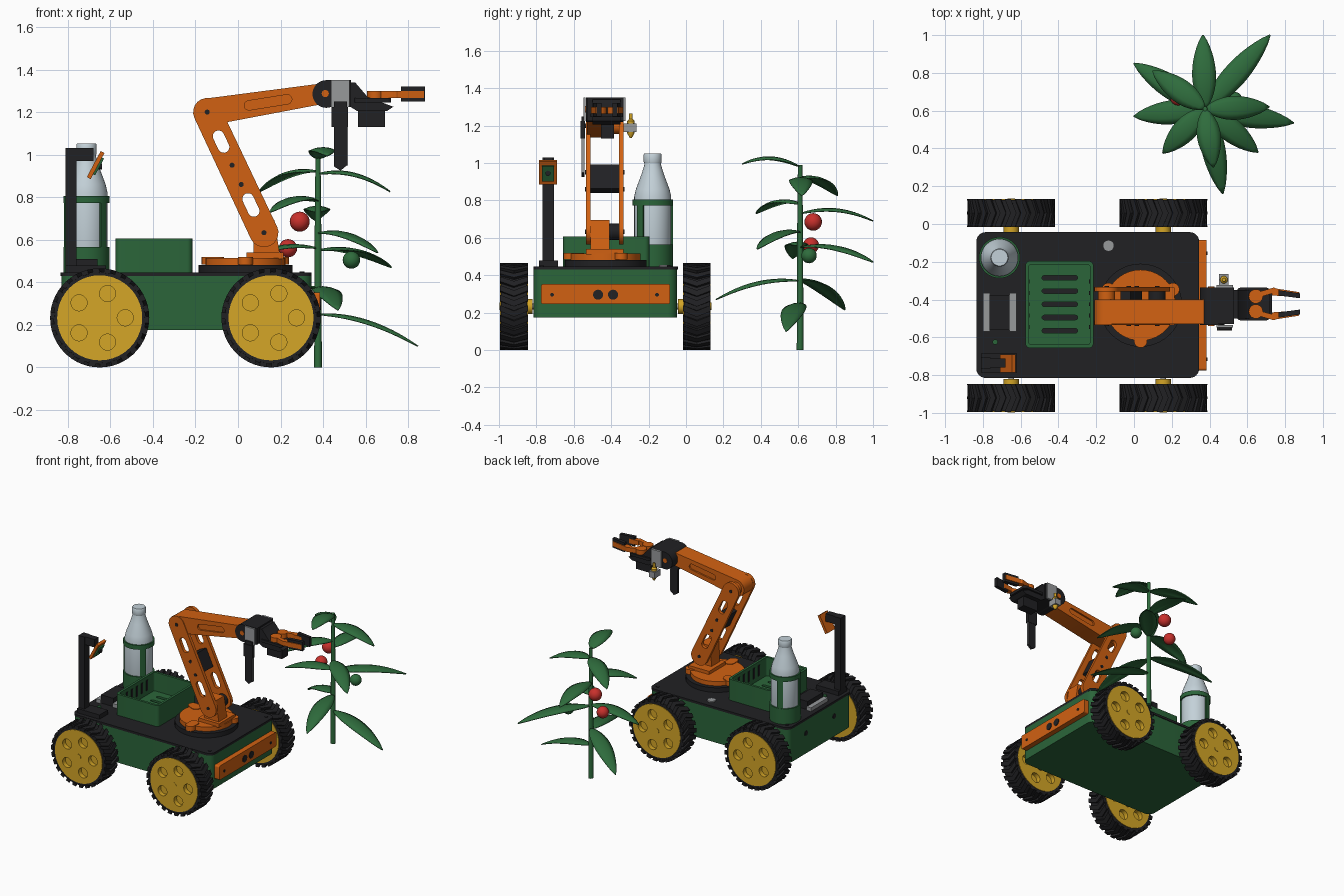
import bpy, bmesh
from math import sin, cos, pi, radians, atan2
from mathutils import Matrix, Vector

if "Cube" in bpy.data.objects:
    bpy.data.objects.remove(bpy.data.objects["Cube"])


def material(name, r, g, b):
    m = bpy.data.materials.new(name)
    m.use_nodes = True
    m.diffuse_color = (r, g, b, 1)
    m.node_tree.nodes["Principled BSDF"].inputs["Base Color"].default_value = (r, g, b, 1)
    return m


BLACK = material("matte black", .015, .015, .017)
GREEN = material("body green", .024, .13, .042)
LEAF = material("leaf green", .028, .15, .046)
ORANGE = material("orange", .64, .12, .006)
YELLOW = material("wheel yellow", .66, .38, .02)
PALE = material("pale bottle", .55, .64, .69)
GREY = material("metal grey", .31, .32, .33)
RED = material("tomato red", .58, .03, .025)

SIDE = Matrix.Rotation(pi / 2, 4, "X")                              # outline in x, z
ENDON = Matrix(((0, 0, 1, 0), (1, 0, 0, 0), (0, 1, 0, 0), (0, 0, 0, 1)))  # outline in y, z


def add(name, mesh, mat):
    mesh.materials.clear()
    mesh.materials.append(mat)
    mesh.shade_smooth()
    mesh.set_sharp_from_angle(angle=radians(32))
    ob = bpy.data.objects.new(name, mesh)
    bpy.context.collection.objects.link(ob)
    return ob


def add_bm(name, bm, mat):
    bmesh.ops.recalc_face_normals(bm, faces=bm.faces)
    mesh = bpy.data.meshes.new(name)
    bm.to_mesh(mesh)
    bm.free()
    return add(name, mesh, mat)


def box(name, x, y, z, mat, tilt=0):
    """Box from (low, high) pairs, tilted about y around its centre."""
    bm = bmesh.new()
    mid = Vector([sum(p) / 2 for p in (x, y, z)])
    size = [p[1] - p[0] for p in (x, y, z)]
    bmesh.ops.create_cube(bm, size=1, matrix=Matrix.Translation(mid)
                          @ Matrix.Rotation(tilt, 4, "Y") @ Matrix.Diagonal((*size, 1)))
    return add_bm(name, bm, mat)


def circle(x, y, r, n=40):
    return [(x + r * cos(2 * pi * i / n), y + r * sin(2 * pi * i / n)) for i in range(n)]


def capsule(p, q, r1, r2=None, n=10):
    a = atan2(q[1] - p[1], q[0] - p[0]) + pi / 2
    return [(c[0] + r * cos(a + s + pi * i / n), c[1] + r * sin(a + s + pi * i / n))
            for c, r, s in ((p, r1, 0), (q, r2 or r1, pi)) for i in range(n + 1)]


def rrect(x, y, r, n=6):
    corners = ((x[1] - r, y[1] - r), (x[0] + r, y[1] - r), (x[0] + r, y[0] + r), (x[1] - r, y[0] + r))
    return [(cx + r * cos(pi / 2 * (k + i / n)), cy + r * sin(pi / 2 * (k + i / n)))
            for k, (cx, cy) in enumerate(corners) for i in range(n + 1)]


def prism(name, loops, span, mat, plane=None):
    """Extrude an outline (further loops are holes) between two depths."""
    cu = bpy.data.curves.new(name, "CURVE")
    cu.dimensions, cu.fill_mode, cu.extrude = "2D", "BOTH", abs(span[1] - span[0]) / 2
    for loop in loops:
        sp = cu.splines.new("POLY")
        sp.points.add(len(loop) - 1)
        for pt, (u, v) in zip(sp.points, loop):
            pt.co = (u, v, 0, 1)
        sp.use_cyclic_u = True
    tmp = bpy.data.objects.new(name, cu)
    mesh = bpy.data.meshes.new_from_object(tmp)
    bpy.data.objects.remove(tmp)
    bm = bmesh.new()
    bm.from_mesh(mesh)
    bmesh.ops.remove_doubles(bm, verts=bm.verts, dist=1e-5)
    bm.to_mesh(mesh)
    bm.free()
    mid = (span[0] + span[1]) / 2
    axis = (0, mid, 0) if plane is SIDE else (mid, 0, 0) if plane is ENDON else (0, 0, mid)
    mesh.transform(Matrix.Translation(axis) @ (plane or Matrix()))
    return add(name, mesh, mat)


def lathe(name, x, y, profile, mat, n=36):
    bm = bmesh.new()
    rings = [[bm.verts.new((x + r * cos(2 * pi * i / n), y + r * sin(2 * pi * i / n), z))
              for i in range(n)] for r, z in profile]
    for a, b in zip(rings, rings[1:]):
        for i in range(n):
            bm.faces.new((a[i], a[i - 1], b[i - 1], b[i]))
    bm.faces.new(rings[0])
    bm.faces.new(rings[-1])
    return add_bm(name, bm, mat)


# Wheels: ring tyre, chevron tread, yellow hub with five round recesses
def wheel(tag, x, y, out):
    z = .233
    prism(tag + "_tyre", [circle(x, z, .217, 48), circle(x, z, .198, 48)], (y - .07, y + .07), BLACK, SIDE)
    prism(tag + "_hub_core", [circle(x, z, .2)], (y - .04, y + .04), YELLOW, SIDE)
    holes = [circle(x + .12 * cos(2 * pi * k / 5), z + .12 * sin(2 * pi * k / 5), .038, 20) for k in range(5)]
    for s in (-1, 1):
        prism(tag + "_hub_cover", [circle(x, z, .2)] + holes, (y + s * .04, y + s * .074), YELLOW, SIDE)
    prism(tag + "_hub_cap", [circle(x, z, .02, 16)], (y + out * .07, y + out * .077), YELLOW, SIDE)
    prism(tag + "_hub_boss", [circle(x, z, .04, 20)], (y - out * .07, y - out * .1), YELLOW, SIDE)
    prism(tag + "_axle", [circle(x, z, .015, 12)], (y, y - out * .16), GREY, SIDE)
    bm = bmesh.new()
    for k in range(26):
        for s in (-1, 1):
            corners = [(0, 0), (.14, 0), (.27, s * .074), (.13, s * .074)]
            lower, upper = [[bm.verts.new((x + r * cos(k * pi / 13 + a), y + d, z + r * sin(k * pi / 13 + a)))
                             for a, d in corners] for r in (.212, .233)]
            bm.faces.new(lower)
            bm.faces.new(upper)
            for i in range(4):
                bm.faces.new((lower[i - 1], lower[i], upper[i], upper[i - 1]))
    add_bm(tag + "_tread", bm, BLACK)


for end, wx in (("rear", -.65), ("front", .155)):
    wheel(end + "_right_wheel", wx, -.92, -1)
    wheel(end + "_left_wheel", wx, .058, 1)

# Chassis, deck and bumper
prism("chassis", [rrect((-.83, .345), (-.815, -.048), .05)], (.175, .43), GREEN)
prism("deck_plate", [rrect((-.835, .345), (-.815, -.043), .05)], (.43, .447), BLACK)
prism("bumper", [rrect((-.775, -.085), (.245, .353), .012)], (.345, .385), ORANGE, ENDON)
for y, r in ((-.47, .027), (-.39, .027), (-.716, .01), (-.155, .01)):
    prism("bumper_sensor", [circle(y, .296, r, 20)], (.38, .389), BLACK, ENDON)
for y in (-.6, -.26):
    prism("rear_port", [circle(y, .33, .018, 16)], (-.835, -.825), BLACK, ENDON)
for x, y, r, m in ((-.135, -.115, .03, GREY), (-.735, -.625, .014, GREEN)):
    prism("deck_button", [circle(x, y, r, 20)], (.44, .456), m)
for x in (-.79, .3):
    for y in (-.77, -.09):
        prism("deck_screw", [circle(x, y, .012, 12)], (.44, .451), BLACK)

# Open crate with slotted floor
prism("crate_wall", [rrect((-.575, -.215), (-.657, -.196), .025),
                     rrect((-.557, -.233), (-.639, -.214), .015)], (.447, .607), GREEN)
prism("crate_floor", [rrect((-.565, -.225), (-.65, -.205), .02)]
      + [capsule((-.475, y), (-.31, y), .012) for y in (-.285, -.355, -.425, -.495, -.565)], (.447, .465), GREEN)
for x in (-.557, -.237):
    for k in range(5):
        box("crate_wall_slot", (x, x + .004), (-.555 + k * .06, -.535 + k * .06), (.5, .58), BLACK)

# Bottle and its holder
BX, BY = -.712, -.178
lathe("bottle", BX, BY, [(.095, .45), (.099, .46), (.099, .82), (.09, .86), (.06, .94), (.046, .985), (.043, 1.0)], PALE)
lathe("bottle_cap", BX, BY, [(.046, 1.0), (.048, 1.005), (.048, 1.045), (.044, 1.052)], PALE)
prism("holder_cup", [circle(BX, BY, .109), circle(BX, BY, .098)], (.447, .565), GREEN)
prism("holder_band", [circle(BX, BY, .109), circle(BX, BY, .098)], (.772, .805), GREEN)
for a in (-40, 105, 200):
    a = radians(a)
    arc = [(BX + r * cos(a + s * t), BY + r * sin(a + s * t)) for r, s in ((.108, 1), (.099, -1)) for t in (-.2, 0, .2)]
    prism("holder_strip", [arc], (.55, .79), GREEN)

# Electronics box on the deck
box("controller", (-.765, -.66), (-.56, -.375), (.447, .51), BLACK)
for x in (-.8, -.66):
    box("controller_rail", (x, x + .038), (-.57, -.365), (.447, .475), GREY)

# Mast with tilted camera
box("mast_base", (-.81, -.62), (-.785, -.685), (.447, .48), BLACK)
box("mast", (-.81, -.76), (-.766, -.706), (.447, 1.03), BLACK)
box("mast_arm", (-.77, -.68), (-.76, -.712), (.97, 1.03), BLACK)
box("camera_frame", (-.679, -.659), (-.786, -.69), (.882, 1.02), ORANGE, radians(28))
box("camera_board", (-.662, -.65), (-.77, -.706), (.9, .99), GREEN, radians(28))
prism("camera_lens", [circle(-.738, .945, .014, 16)], (-.66, -.638), BLACK, ENDON)

# Turntable
TX, TY = .035, -.43
prism("turntable_ring", [circle(TX, TY, .22)], (.447, .482), BLACK)
prism("turntable", [circle(TX, TY, .188)], (.482, .515), ORANGE)
for a in (26, 154, 270):
    c, s = cos(radians(a)), sin(radians(a))
    prism("turntable_tab", [capsule((TX + .15 * c, TY + .15 * s), (TX + .19 * c, TY + .19 * s), .035)], (.484, .52), ORANGE)

# Lower arm: two slotted plates around the shoulder block and motor
SH, EL, WR = Vector((.122, .633)), Vector((-.145, 1.2)), Vector((.4, 1.287))
prism("shoulder_block", [[(.07, .51), (.2, .51), (.17, .695), (.08, .695)]], (-.51, -.41), ORANGE, SIDE)
box("shoulder_foot", (.04, .215), (-.535, -.335), (.51, .54), ORANGE)
slots = [capsule(SH.lerp(EL, a), SH.lerp(EL, b), .027) for a, b in ((.18, .28), (.71, .8))]
for y in (-.535, -.358):
    prism("lower_arm_plate", [capsule(SH, EL, .068, .066)] + slots, (y, y + .025), ORANGE, SIDE)
    out = y - .004 if y < -.5 else y + .025
    for t in (0, .4, .56, 1):
        p = SH.lerp(EL, t)
        prism("arm_screw", [circle(p.x, p.y, .012, 12)], (out, out + .004), BLACK, SIDE)
box("lower_arm_motor", (-.045, .015), (-.515, -.355), (.845, .985), BLACK, radians(-25))
prism("shoulder_motor", [circle(SH.x, SH.y, .045, 20)], (-.42, -.35), BLACK, SIDE)
prism("elbow_axle", [circle(EL.x, EL.y, .045, 20)], (-.41, -.35), ORANGE, SIDE)

# Upper arm with recessed slots
upper = capsule(EL, WR, .064, .048)
prism("upper_arm", [upper], (-.518, -.412), ORANGE, SIDE)
for y in (-.53, -.412):
    prism("upper_arm_cover", [upper, capsule(EL.lerp(WR, .36), EL.lerp(WR, .69), .022)], (y, y + .012), ORANGE, SIDE)

# Wrist, brackets, probe and nozzle
prism("wrist_motor", [circle(.415, 1.285, .065, 28)], (-.535, -.335), BLACK, SIDE)
prism("wrist_bolt", [circle(.41, 1.287, .017, 16)], (-.539, -.331), ORANGE, SIDE)
box("wrist_block", (.415, .53), (-.53, -.335), (1.225, 1.35), BLACK)
for y in (-.548, -.335):
    box("wrist_bracket", (.438, .523), (y, y + .012), (1.225, 1.35), GREY)
prism("probe", [[(.45, 1.25), (.45, .945), (.482, .925), (.512, .95), (.512, 1.25)]], (-.56, -.542), BLACK, SIDE)
box("probe_cover", (.44, .518), (-.565, -.54), (1.13, 1.225), BLACK)
box("probe_edge", (.512, .516), (-.558, -.544), (.95, 1.13), GREY)
box("nozzle_arm", (.45, .5), (-.335, -.265), (1.165, 1.21), GREY)
lathe("nozzle", .476, -.295, [(.006, 1.135), (.02, 1.16), (.02, 1.225), (.01, 1.235), (.01, 1.265)], YELLOW, 16)

# Gripper
prism("gripper_mount", [[(.52, 1.34), (.55, 1.34), (.61, 1.27), (.73, 1.225), (.7, 1.205), (.56, 1.205), (.52, 1.23)]],
      (-.5, -.35), BLACK, SIDE)
box("gripper_motor", (.565, .69), (-.455, -.385), (1.13, 1.225), BLACK)
prism("gripper_palm", [rrect((.545, .72), (-.51, -.337), .02)], (1.245, 1.265), BLACK)
for s in (-1, 1):
    y = -.423
    prism("finger_gear", [circle(.645, y + s * .04, .038, 14)], (1.265, 1.3), ORANGE)
    prism("finger_link", [capsule((.645, y + s * .045), (.74, y + s * .072), .014)], (1.265, 1.3), ORANGE)
    prism("finger", [[(.73, y + s * .085), (.73, y + s * .045), (.87, y + s * .035), (.875, y + s * .062)]],
          (1.265, 1.3), ORANGE)
    prism("finger_pad", [[(.765, y + s * .073), (.765, y + s * .045), (.878, y + s * .03), (.878, y + s * .056)]],
          (1.25, 1.32), BLACK)

# Plant: stem, arching leaves and fruit
PX, PY = .376, .61
lathe("stem", PX, PY, [(.018, 0), (.016, .6), (.012, .99)], LEAF, 12)


def leaf(base_z, tip, width, lift=.09):
    p0, p2 = Vector((PX, PY, base_z)), Vector(tip)
    p1 = (p0 + p2) / 2 + Vector((0, 0, lift))
    side = (p2 - p0).cross(Vector((0, 0, 1))).normalized()
    bm = bmesh.new()
    rows = []
    for i in range(13):
        u = i / 12
        mid = p0 * (1 - u) ** 2 + p1 * (2 * u * (1 - u)) + p2 * u * u
        w = width * (.03 + 1.9 * u ** .85 * (1 - u) ** .85) * (1 - .25 * u)
        rows.append([bm.verts.new(mid + side * (w * v / 2) - Vector((0, 0, w * .12 * v * v)))
                     for v in (-1, -.5, 0, .5, 1)])
    for a, b in zip(rows, rows[1:]):
        for i in range(4):
            bm.faces.new((a[i], a[i + 1], b[i + 1], b[i]))
    mod = add_bm("leaf", bm, LEAF).modifiers.new("thickness", "SOLIDIFY")
    mod.thickness, mod.offset = .006, 0


for base_z, tip in ((.25, (.845, .535, .1)), (.38, (0, .85, .215)), (.37, (.47, .16, .27)),
                    (.55, (.72, 1.0, .47)), (.56, (0, .57, .49)), (.63, (.656, .38, .54)),
                    (.73, (.365, 1.0, .69)), (.78, (.153, .375, .73)), (.91, (.715, .62, .826)),
                    (.92, (.1, .81, .826)), (.98, (.42, .3, .995))):
    leaf(base_z, tip, .23)

for name, c, r, m in (("ripe_fruit", (.29, .68, .685), .047, RED), ("ripe_fruit", (.235, .668, .56), .043, RED),
                      ("unripe_fruit", (.533, .658, .505), .041, LEAF)):
    bm = bmesh.new()
    bmesh.ops.create_uvsphere(bm, u_segments=20, v_segments=12, radius=r, matrix=Matrix.Translation(c))
    add_bm(name, bm, m)
